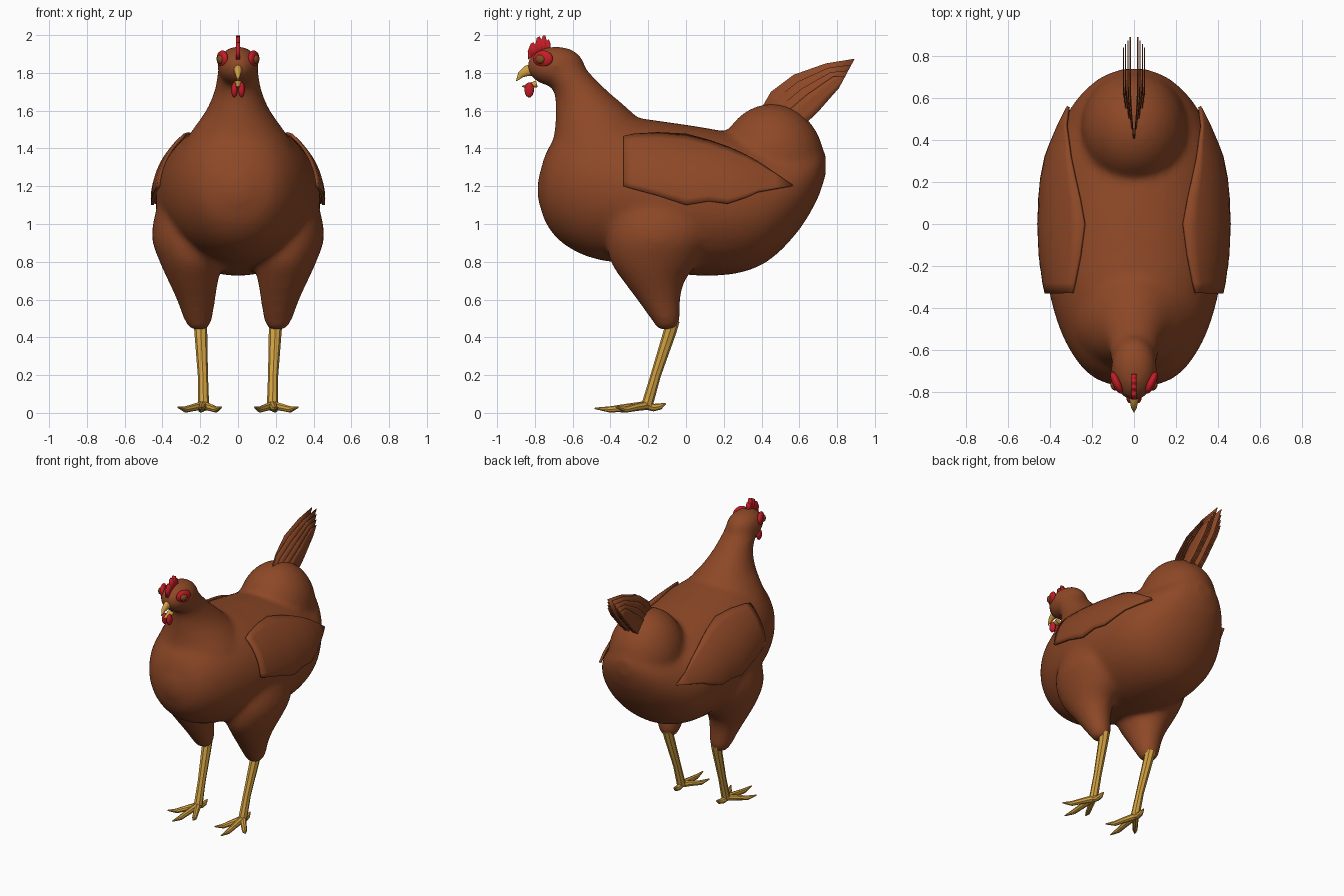
import bpy, bmesh, math
from mathutils import Vector, Matrix

if "Cube" in bpy.data.objects:
    bpy.data.objects.remove(bpy.data.objects["Cube"])


def material(name, rgb):
    m = bpy.data.materials.new(name)
    m.diffuse_color = (*rgb, 1)
    m.use_nodes = True
    m.node_tree.nodes["Principled BSDF"].inputs["Base Color"].default_value = m.diffuse_color
    return m


BROWN = material("brown feathers", (0.27, 0.065, 0.02))
RED = material("red skin", (0.55, 0.012, 0.02))
YELLOW = material("yellow horn", (0.65, 0.36, 0.055))
EYE = material("eye brown", (0.22, 0.07, 0.012))


def finish(bm, name, mat, angle=40):
    bmesh.ops.recalc_face_normals(bm, faces=bm.faces)
    me = bpy.data.meshes.new(name)
    bm.to_mesh(me)
    bm.free()
    me.materials.append(mat)
    ob = bpy.data.objects.new(name, me)
    bpy.context.collection.objects.link(ob)
    bpy.ops.object.select_all(action='DESELECT')
    ob.select_set(True)
    bpy.context.view_layer.objects.active = ob
    bpy.ops.object.shade_smooth_by_angle(angle=math.radians(angle))
    return ob


def sample(rows, v):
    """Smoothly interpolate rows of numbers keyed by their first value."""
    for i in range(len(rows) - 1):
        a, b = rows[i], rows[i + 1]
        if v <= b[0]:
            break
    p, n = rows[max(i - 1, 0)], rows[min(i + 2, len(rows) - 1)]
    h = b[0] - a[0]
    t = (v - a[0]) / h
    out = []
    for k in range(1, len(a)):
        ma = (b[k] - p[k]) / (b[0] - p[0]) * h
        mb = (n[k] - a[k]) / (n[0] - a[0]) * h
        out.append((2*t**3 - 3*t**2 + 1)*a[k] + (t**3 - 2*t**2 + t)*ma
                   + (3*t**2 - 2*t**3)*b[k] + (t**3 - t**2)*mb)
    return out


def skin(bm, rings):
    vs = [[bm.verts.new(p) for p in r] for r in rings]
    n = len(vs[0])
    for a, b in zip(vs, vs[1:]):
        for i in range(n):
            bm.faces.new((a[i], a[(i + 1) % n], b[(i + 1) % n], b[i]))
    bm.faces.new(vs[0])
    bm.faces.new(vs[-1])


def loft(bm, rows, ring, steps=4, sides=36):
    keys = [a[0] + (b[0] - a[0]) * k / steps for a, b in zip(rows, rows[1:]) for k in range(steps)]
    keys.append(rows[-1][0])
    angles = [2 * math.pi * i / sides for i in range(sides)]
    skin(bm, [[ring(k, sample(rows, k), math.cos(a), math.sin(a)) for a in angles] for k in keys])


def ball(bm, centre, radii, rot=Matrix()):
    m = Matrix.Translation(centre) @ rot @ Matrix.Diagonal((*radii, 1))
    bmesh.ops.create_uvsphere(bm, u_segments=24, v_segments=14, radius=1, matrix=m)


def tube(bm, pts, radii, sides=8, squash=1.0):
    pts = [Vector(p) for p in pts]
    rings = []
    for i, p in enumerate(pts):
        d = (pts[min(i + 1, len(pts) - 1)] - pts[max(i - 1, 0)]).normalized()
        u = d.cross(Vector((1, 0, 0.01))).normalized()
        w = d.cross(u)
        rings.append([p + radii[i] * (math.cos(a) * u + squash * math.sin(a) * w)
                      for a in (2 * math.pi * k / sides for k in range(sides))])
    skin(bm, rings)


def plate(name, columns, mat, thick, offset, rows=8):
    """Thin sheet spanned across columns of points."""
    bm = bmesh.new()
    g = [[bm.verts.new(p) for p in c] for c in columns]
    for a, b in zip(g, g[1:]):
        for i in range(len(a) - 1):
            bm.faces.new((a[i], a[i + 1], b[i + 1], b[i]))
    bmesh.ops.remove_doubles(bm, verts=bm.verts, dist=0.0005)
    ob = finish(bm, name, mat)
    mod = ob.modifiers.new("thickness", 'SOLIDIFY')
    mod.thickness, mod.offset = thick, offset
    return ob


# Body: trunk, rump, neck, head and thighs fused into one smooth skin
TRUNK = [  # y, bottom, top, half width
    (-0.785, 1.13, 1.23, 0.05), (-0.74, 1.0, 1.38, 0.18), (-0.65, 0.895, 1.5, 0.275),
    (-0.5, 0.82, 1.56, 0.355), (-0.3, 0.785, 1.565, 0.41), (-0.1, 0.745, 1.54, 0.435),
    (0.1, 0.725, 1.51, 0.435), (0.3, 0.745, 1.47, 0.41), (0.45, 0.815, 1.42, 0.36),
    (0.6, 0.97, 1.42, 0.27), (0.7, 1.14, 1.41, 0.16), (0.74, 1.26, 1.37, 0.06)]
NECK = [  # z, front, back, half width
    (1.3, -0.74, -0.2, 0.32), (1.42, -0.71, -0.16, 0.29), (1.5, -0.695, -0.2, 0.24),
    (1.6, -0.69, -0.295, 0.17), (1.7, -0.7, -0.41, 0.127), (1.8, -0.76, -0.51, 0.108),
    (1.88, -0.77, -0.575, 0.09), (1.935, -0.73, -0.64, 0.045)]
THIGH = [  # z, inner x, outer x, front, back
    (0.44, 0.165, 0.25, -0.15, -0.06), (0.48, 0.14, 0.28, -0.175, -0.035),
    (0.6, 0.12, 0.325, -0.26, -0.03), (0.7, 0.105, 0.37, -0.335, -0.005),
    (0.8, 0.085, 0.415, -0.4, 0.07), (0.92, 0.08, 0.455, -0.42, 0.13),
    (1.05, 0.1, 0.44, -0.4, 0.15), (1.2, 0.15, 0.39, -0.3, 0.08)]
bm = bmesh.new()
loft(bm, TRUNK, lambda y, r, c, s: (r[2]*c, y, (r[0] + r[1])/2 + (r[1] - r[0])/2*s))
loft(bm, NECK, lambda z, r, c, s: (r[2]*c, (r[0] + r[1])/2 + (r[1] - r[0])/2*s, z))
ball(bm, (0, 0.455, 1.325), (0.255, 0.28, 0.312))
ball(bm, (0, -0.69, 1.835), (0.11, 0.155, 0.107))
for side in (1, -1):
    loft(bm, THIGH, lambda z, r, c, s: (side*((r[0] + r[1])/2 + (r[1] - r[0])/2*c),
                                        (r[2] + r[3])/2 + (r[3] - r[2])/2*s, z))
body = finish(bm, "body", BROWN)
mod = body.modifiers.new("fuse", 'REMESH')
mod.mode, mod.voxel_size, mod.use_smooth_shade = 'VOXEL', 0.018, True
mod = body.modifiers.new("soften", 'SMOOTH')
mod.factor, mod.iterations = 0.5, 14

# Wings: thin shells following the flanks
WING = [(-0.33, 1.2, 1.46), (-0.28, 1.185, 1.472), (-0.15, 1.15, 1.48), (0, 1.1, 1.472),
        (0.12, 1.12, 1.44), (0.22, 1.107, 1.405), (0.32, 1.14, 1.36), (0.38, 1.168, 1.325),
        (0.47, 1.185, 1.265), (0.56, 1.2, 1.205)]


def flank(y, z):
    lo, hi, w = sample(TRUNK, y)
    k = (z - (lo + hi) / 2) / ((hi - lo) / 2)
    return w * math.sqrt(max(0, 1 - k * k)) + 0.016


for side, label in ((1, "right"), (-1, "left")):
    cols = []
    for y, lo, hi in WING:
        zs = [lo + (hi - lo) * i / 10 for i in range(11)]
        cols.append([(side * flank(y, z), y, z) for z in zs])
    plate(label + "_wing", cols, BROWN, 0.016, 0)

# Tail: two leaning fans of overlapping feathers
UPPER = [(0.38, 1.58), (0.45, 1.70), (0.57, 1.79), (0.74, 1.85), (0.893, 1.875)]
LOWER = [(0.5, 1.45), (0.6, 1.5), (0.7, 1.595), (0.81, 1.72), (0.893, 1.875)]
for side, label in ((1, "right"), (-1, "left")):
    for i in range(4):
        cols = []
        for k in range(5):
            u, l = Vector(UPPER[k]), Vector(LOWER[k])
            u = u.lerp(l, 0.18 * i)
            if k == 4:
                u = l = u.lerp(Vector((0.81, 1.72)), i * 0.2)
            pts = [u.lerp(l, t / 3) for t in range(4)]
            cols.append([(side * (0.018 + 0.011*i) * min(1, max(0, (p.x - 0.39) / 0.2)), p.x, p.y)
                         for p in pts])
        plate(f"{label}_tail_feather_{i + 1}", cols, BROWN, 0.005, 0)

# Comb: thin serrated crest
COMB = [(-0.835, 1.87), (-0.838, 1.915), (-0.822, 1.955), (-0.808, 1.962), (-0.798, 1.95),
        (-0.79, 1.985), (-0.775, 1.993), (-0.766, 1.975), (-0.757, 1.999), (-0.745, 1.998),
        (-0.737, 1.97), (-0.727, 1.978), (-0.717, 1.955), (-0.715, 1.91)]
plate("comb", [[(0, y, z), (0, -0.77 + (y + 0.77) * 0.8, 1.88)] for y, z in COMB], RED, 0.022, 0)

# Beak: hooked upper half and short lower half
bm = bmesh.new()
tube(bm, [(0, -0.81, 1.815), (0, -0.845, 1.81), (0, -0.875, 1.79), (0, -0.898, 1.757)],
     [0.034, 0.028, 0.018, 0.002], 10, 0.75)
tube(bm, [(0, -0.79, 1.742), (0, -0.83, 1.732), (0, -0.868, 1.728)], [0.018, 0.013, 0.003], 10, 1.4)
finish(bm, "beak", YELLOW, 60)

for side, label in ((1, "right"), (-1, "left")):
    # Wattle, face patch and eye
    bm = bmesh.new()
    ball(bm, (side * 0.019, -0.83, 1.71), (0.017, 0.025, 0.04))
    finish(bm, label + "_wattle", RED)
    turn = Matrix.Rotation(-side * 0.42, 4, 'Z')
    bm = bmesh.new()
    ball(bm, (side * 0.083, -0.757, 1.875), (0.022, 0.056, 0.044), turn)
    finish(bm, label + "_face_patch", RED)
    bm = bmesh.new()
    ball(bm, (side * 0.092, -0.77, 1.872), (0.02, 0.027, 0.025), turn)
    finish(bm, label + "_eye", EYE)

    # Shank and toes
    bm = bmesh.new()
    tube(bm, [(side * 0.2, -0.07, 0.49), (side * 0.197, -0.085, 0.43), (side * 0.186, -0.16, 0.2),
              (side * 0.183, -0.205, 0.045)], [0.037, 0.034, 0.027, 0.03])
    finish(bm, label + "_shank", YELLOW, 30)
    bm = bmesh.new()
    for tx, ty, tz in ((0.2, -0.483, 0.024), (0.318, -0.37, 0.03), (0.088, -0.4, 0.03),
                       (0.175, -0.108, 0.05)):
        a, b = Vector((0.184, -0.205, 0.04)), Vector((tx, ty, tz))
        p, q = a.lerp(b, 0.35), a.lerp(b, 0.7)
        p.z, q.z = 0.03, 0.018
        if ty > -0.2:
            p.z, q.z = 0.028, 0.034
        pts = [(side * v.x, v.y, v.z) for v in (a, p, q, b)]
        tube(bm, pts, [0.024, 0.02, 0.017, 0.004])
    finish(bm, label + "_toes", YELLOW, 30)
